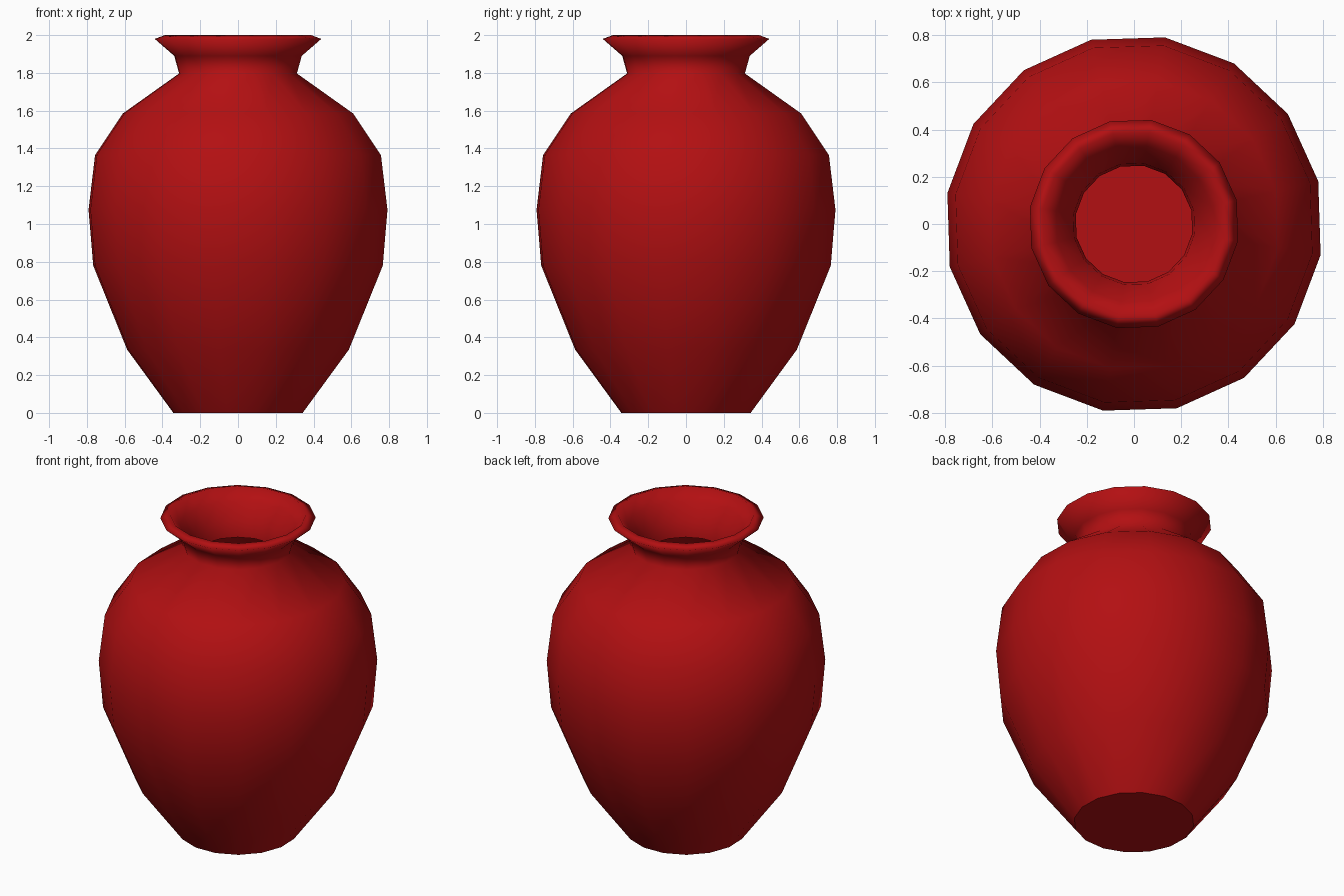
import bpy, bmesh, math

if "Cube" in bpy.data.objects:
    bpy.data.objects.remove(bpy.data.objects["Cube"])

SIDES = 16
OFFSET = math.radians(13.1)

# Outer profile from foot to lip, then over the lip and down the inner neck
profile = [(0.347, 0.0), (0.595, 0.335), (0.777, 0.78), (0.802, 1.075),
           (0.767, 1.365), (0.618, 1.585), (0.316, 1.797), (0.342, 1.89),
           (0.447, 1.98), (0.392, 2.0), (0.335, 1.93), (0.26, 1.84),
           (0.25, 1.74)]


def ring(bm, r, z):
    return [bm.verts.new((r * math.cos(OFFSET + i * math.tau / SIDES),
                          r * math.sin(OFFSET + i * math.tau / SIDES), z))
            for i in range(SIDES)]


# Lathe the wall
bm = bmesh.new()
rings = [ring(bm, r, z) for r, z in profile]
for lower, upper in zip(rings, rings[1:]):
    for i in range(SIDES):
        j = (i + 1) % SIDES
        bm.faces.new((lower[i], lower[j], upper[j], upper[i])).smooth = True

# Flat base with a crisp edge
base = bm.faces.new(rings[0][::-1])
for e in base.edges:
    e.smooth = False

mesh = bpy.data.meshes.new("vase")
bm.to_mesh(mesh)
bm.free()
vase = bpy.data.objects.new("vase", mesh)
bpy.context.collection.objects.link(vase)

# Red glaze
glaze = bpy.data.materials.new("red_glaze")
glaze.diffuse_color = (0.45, 0.005, 0.006, 1)
glaze.use_nodes = True
glaze.node_tree.nodes["Principled BSDF"].inputs["Base Color"].default_value = glaze.diffuse_color
mesh.materials.append(glaze)
